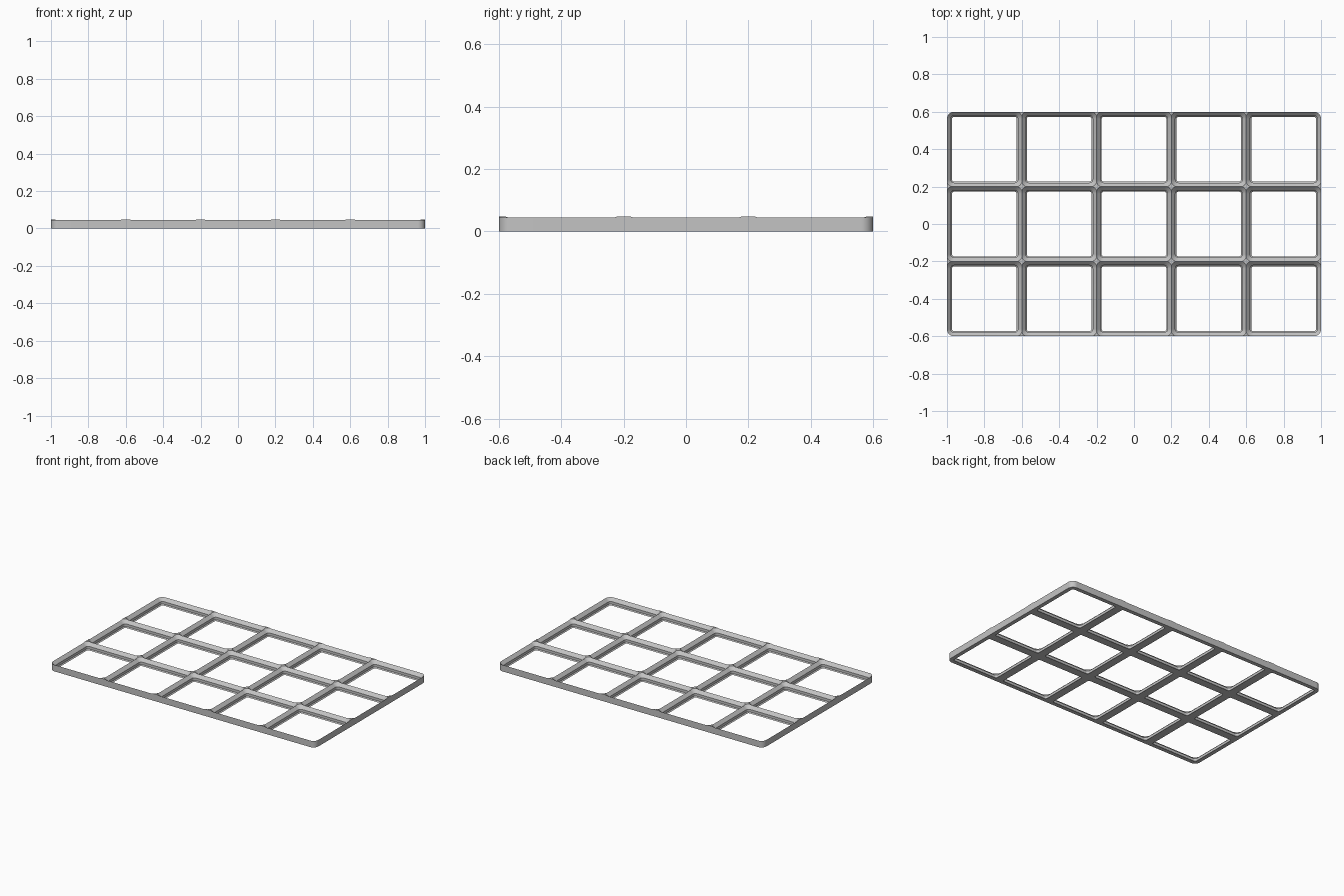
import bpy, bmesh, math

if "Cube" in bpy.data.objects:
    bpy.data.objects.remove(bpy.data.objects["Cube"], do_unlink=True)

# Dimensions, with the cell pitch as 42 parts and the long side as 210
S = 2 / 210
COLS, ROWS, PITCH = 5, 3, 42.0
R = 4.0                   # corner radius at the cell edge
TOP = 5.0                 # full height, reached only at the posts
RIDGE = 4.65              # height of the sharp ridge between cells
R_MAX = R + TOP - RIDGE   # corner radius where the slope meets the post top

# Arc angles of one corner, including where the arc leaves the cell edge
edge = math.acos(R / R_MAX)
angles = [edge * i / 4 for i in range(4)]
angles += [edge + (math.pi / 2 - 2 * edge) * i / 8 for i in range(9)]
angles += [math.pi / 2 - edge * i / 4 for i in range(3, -1, -1)]


def add_cell(bm, col, row):
    """One socket with its share of the surrounding wall."""
    cx = (col - (COLS - 1) / 2) * PITCH
    cy = (row - (ROWS - 1) / 2) * PITCH
    rings = [[] for _ in range(6)]
    outer_corner = []
    for k in range(4):
        sx, sy = ((1, 1), (-1, 1), (-1, -1), (1, -1))[k]
        outer = (col == (COLS - 1 if sx > 0 else 0)
                 and row == (ROWS - 1 if sy > 0 else 0))
        for t in (angles if k % 2 == 0 else angles[::-1]):
            square = R / max(math.cos(t), math.sin(t))
            rim = R if outer else square
            lip = min(rim, R_MAX)
            z = RIDGE + lip - R
            # underside, lower chamfer, straight wall, upper slope, post top
            profile = ((rim, 0), (1.15, 0), (1.85, 0.7), (1.85, 2.5), (lip, z), (rim, z))
            for ring, (r, h) in zip(rings, profile):
                x = cx + sx * (PITCH / 2 - R + r * math.cos(t))
                y = cy + sy * (PITCH / 2 - R + r * math.sin(t))
                ring.append(bm.verts.new((x * S, y * S, h * S)))
            outer_corner.append(outer)

    def on_side(a, b):
        return any(abs(abs(v.co[i]) - side) > 1e-5 for v in (a, b)
                   for i, side in ((0, COLS * PITCH * S / 2),)) is False or \
            all(abs(abs(v.co.y) - ROWS * PITCH * S / 2) < 1e-5 for v in (a, b))

    n = len(outer_corner)
    for i in range(n):
        j = (i + 1) % n
        for a, b in zip(rings, rings[1:]):
            bm.faces.new((a[i], a[j], b[j], b[i]))
        # vertical wall only on the outside of the plate
        a, b = rings[0], rings[5]
        if (outer_corner[i] and outer_corner[j]) or on_side(a[i], a[j]):
            bm.faces.new((b[i], b[j], a[j], a[i]))


bm = bmesh.new()
for col in range(COLS):
    for row in range(ROWS):
        add_cell(bm, col, row)
bmesh.ops.remove_doubles(bm, verts=bm.verts, dist=1e-5)
bmesh.ops.dissolve_degenerate(bm, edges=bm.edges, dist=1e-6)
bmesh.ops.recalc_face_normals(bm, faces=bm.faces)

mesh = bpy.data.meshes.new("grid_baseplate")
bm.to_mesh(mesh)
bm.free()
plate = bpy.data.objects.new("grid_baseplate", mesh)
bpy.context.collection.objects.link(plate)

# Single grey material
grey = bpy.data.materials.new("light_grey")
grey.use_nodes = True
colour = (0.55, 0.55, 0.55, 1)
grey.diffuse_color = colour
grey.node_tree.nodes["Principled BSDF"].inputs["Base Color"].default_value = colour
mesh.materials.append(grey)

bpy.ops.object.select_all(action='DESELECT')
plate.select_set(True)
bpy.context.view_layer.objects.active = plate
bpy.ops.object.shade_smooth_by_angle(angle=math.radians(30))
